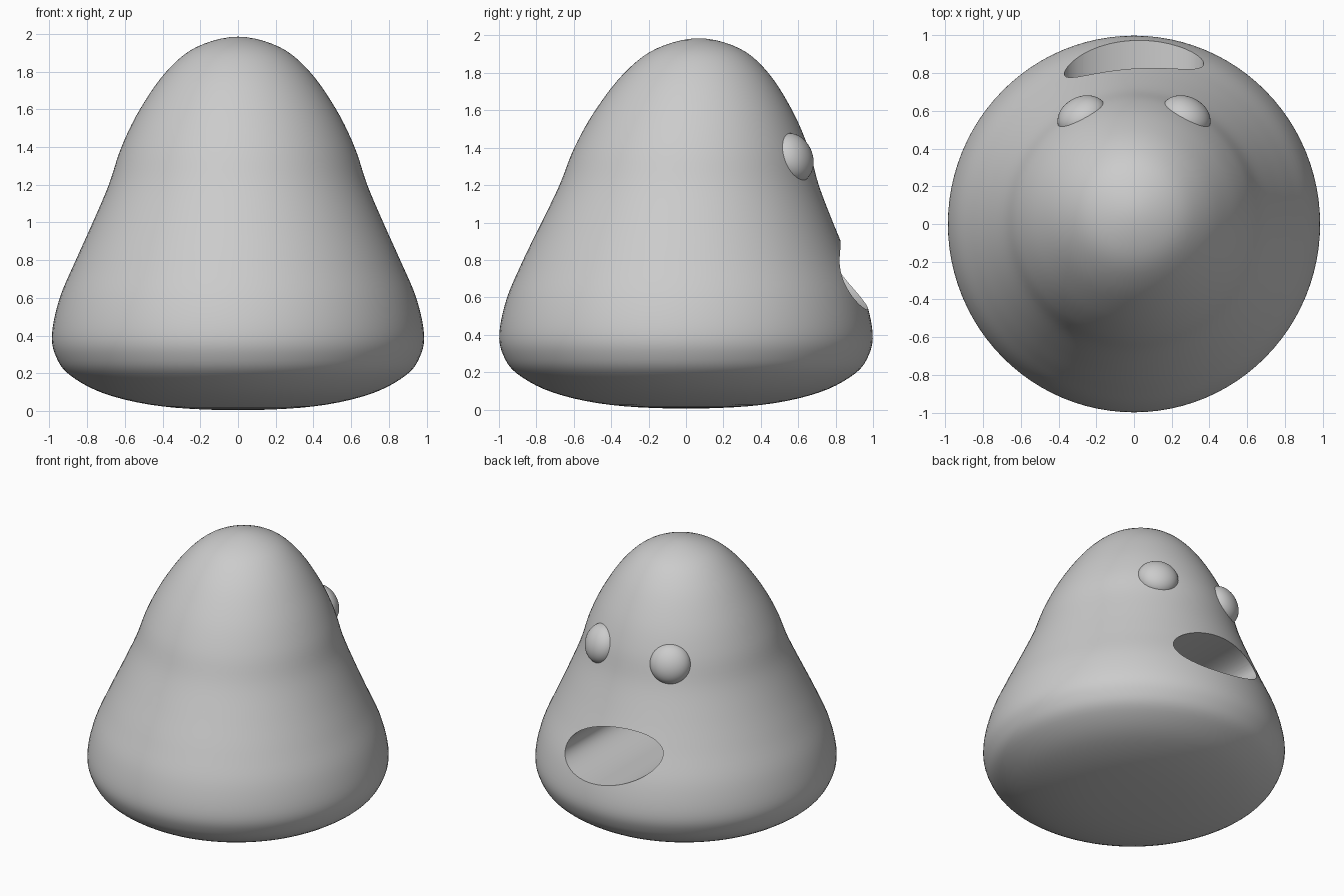
import bpy, bmesh, math
from mathutils import Vector, Matrix

if "Cube" in bpy.data.objects:
    bpy.data.objects.remove(bpy.data.objects["Cube"])

grey = bpy.data.materials.new("plain grey")
grey.diffuse_color = (0.6, 0.6, 0.6, 1)
grey.use_nodes = True
grey.node_tree.nodes["Principled BSDF"].inputs["Base Color"].default_value = grey.diffuse_color


def make_object(name, bm):
    bmesh.ops.recalc_face_normals(bm, faces=bm.faces)
    mesh = bpy.data.meshes.new(name)
    bm.to_mesh(mesh)
    bm.free()
    mesh.materials.append(grey)
    ob = bpy.data.objects.new(name, mesh)
    bpy.context.collection.objects.link(ob)
    return ob


def smooth(ob):
    bpy.ops.object.select_all(action='DESELECT')
    ob.select_set(True)
    bpy.context.view_layer.objects.active = ob
    bpy.ops.object.shade_smooth_by_angle(angle=math.radians(35))


def spline(points, steps):
    """Smooth curve through the (radius, height) points."""
    first, last = points[1], points[-2]
    pts = [(-first[0], first[1])] + points + [(-last[0], last[1])]
    out = []
    for a, b, c, d in zip(pts, pts[1:], pts[2:], pts[3:]):
        for k in range(steps):
            t = k / steps
            out.append(tuple(0.5 * (2 * q + (r - p) * t + (2 * p - 5 * q + 4 * r - s) * t * t
                                    + (3 * q - p - 3 * r + s) * t ** 3)
                             for p, q, r, s in zip(a, b, c, d)))
    return out[1:]


# Bell-shaped body: lathed profile whose head leans slightly towards the face
profile = [(0, 0.005), (0.4, 0.025), (0.7, 0.09), (0.89, 0.19), (0.965, 0.29), (0.986, 0.41),
           (0.945, 0.6), (0.86, 0.8), (0.77, 1.0), (0.685, 1.2), (0.618, 1.4), (0.52, 1.6),
           (0.38, 1.8), (0.22, 1.93), (0, 1.985)]
SEG = 96
bm = bmesh.new()
rings = []
for r, z in spline(profile, 5):
    lean = 0.07 * max(0, (z - 0.8) / 1.2) ** 1.3
    rings.append([bm.verts.new((r * math.cos(a), r * 1.012 * math.sin(a) + lean, z))
                  for a in (2 * math.pi * i / SEG for i in range(SEG))])
for low, high in zip(rings, rings[1:]):
    for i in range(SEG):
        j = (i + 1) % SEG
        bm.faces.new((low[i], low[j], high[j], high[i]))
bottom = bm.verts.new((0, 0, 0.005))
top = bm.verts.new((0, 0.07, 1.985))
for i in range(SEG):
    j = (i + 1) % SEG
    bm.faces.new((bottom, rings[0][j], rings[0][i]))
    bm.faces.new((top, rings[-1][i], rings[-1][j]))
body = make_object("body", bm)

# Tilted oval mouth, cut straight into the body
bm = bmesh.new()
bmesh.ops.create_cone(bm, cap_ends=True, segments=96, radius1=1, radius2=1, depth=1.2,
                      matrix=Matrix.Translation((0, 0.65, 0.725))
                      @ Matrix.Rotation(math.radians(11), 4, 'Y')
                      @ Matrix.Diagonal((0.375, 1, 0.18, 1))
                      @ Matrix.Rotation(math.pi / 2, 4, 'X'))
cutter = make_object("mouth_cutter", bm)
cutter.hide_render = True
cut = body.modifiers.new("mouth", 'BOOLEAN')
cut.operation, cut.solver, cut.object = 'DIFFERENCE', 'EXACT', cutter
bpy.context.view_layer.objects.active = body
bpy.ops.object.modifier_apply(modifier="mouth")
bpy.data.objects.remove(cutter)
smooth(body)

# Flattened round eyes lying on the sloping face
for name, side in (("eye_left", -1), ("eye_right", 1)):
    out = Vector((side * 0.43, 0.84, 0.34)).normalized()
    bm = bmesh.new()
    bmesh.ops.create_uvsphere(bm, u_segments=48, v_segments=24, radius=1,
                              matrix=Matrix.Translation((side * 0.275, 0.57, 1.345))
                              @ out.to_track_quat('Z', 'Y').to_matrix().to_4x4()
                              @ Matrix.Diagonal((0.137, 0.137, 0.1, 1)))
    smooth(make_object(name, bm))
